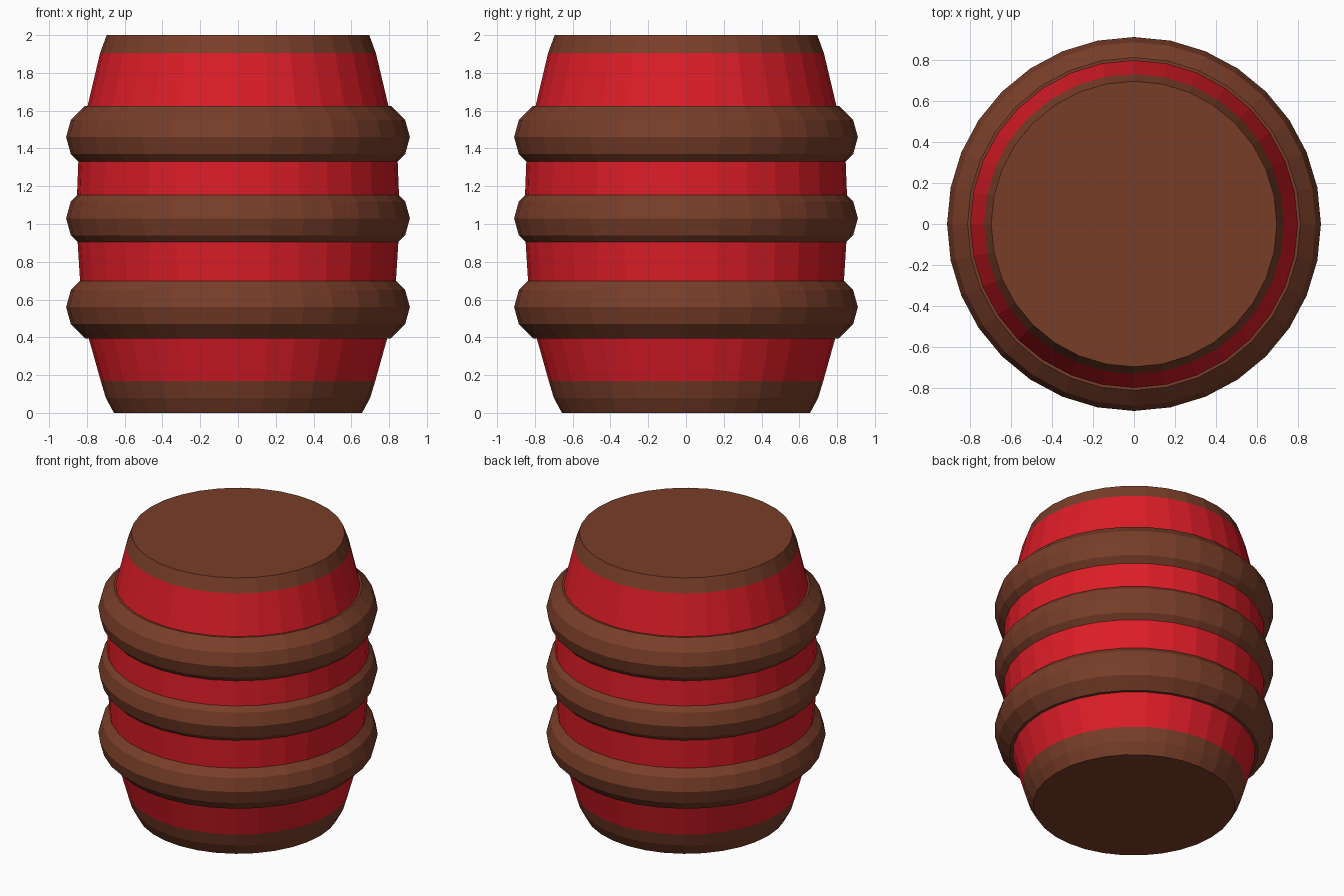
import bpy, bmesh, math

if "Cube" in bpy.data.objects:
    bpy.data.objects.remove(bpy.data.objects["Cube"])

SIDES = 32


def material(name, color):
    m = bpy.data.materials.new(name)
    m.diffuse_color = color
    m.use_nodes = True
    m.node_tree.nodes["Principled BSDF"].inputs["Base Color"].default_value = m.diffuse_color
    return m


brown = material("brown_wood", (0.19, 0.048, 0.022, 1))
red = material("red_paint", (0.72, 0.012, 0.02, 1))


def lathe(name, profile, mat, z=0.0, closed=False, caps=()):
    """Revolve (radius, height) points, listed bottom to top, about z."""
    bm = bmesh.new()
    rings = []
    for r, h in profile:
        rings.append([bm.verts.new((r * math.cos(2 * math.pi * i / SIDES),
                                    r * math.sin(2 * math.pi * i / SIDES), z + h))
                      for i in range(SIDES)])
    pairs = list(zip(rings, rings[1:]))
    if closed:
        pairs.append((rings[-1], rings[0]))
    for a, b in pairs:
        for i in range(SIDES):
            j = (i + 1) % SIDES
            bm.faces.new((a[i], a[j], b[j], b[i]))
    if "bottom" in caps:
        bm.faces.new(rings[0][::-1])
    if "top" in caps:
        bm.faces.new(rings[-1])
    me = bpy.data.meshes.new(name)
    bm.to_mesh(me)
    bm.free()
    me.materials.append(mat)
    ob = bpy.data.objects.new(name, me)
    bpy.context.collection.objects.link(ob)
    return ob


# Bulging barrel: brown base, red staves, brown lid
lathe("barrel_base", [(0.657, 0), (0.70, 0.08), (0.727, 0.17)], brown, caps=("bottom",))
lathe("barrel_body", [(0.727, 0.17), (0.79, 0.395), (0.835, 0.68), (0.857, 1.03),
                      (0.845, 1.34), (0.80, 1.61), (0.73, 1.905)], red)
lathe("barrel_lid", [(0.73, 1.905), (0.695, 2.0)], brown, caps=("top",))

# Three rounded hoops around the barrel
hoop = [(0.76, -0.165), (0.81, -0.165), (0.885, -0.09), (0.91, 0),
        (0.885, 0.09), (0.81, 0.165), (0.76, 0.165)]
for name, z in (("lower_hoop", 0.56), ("middle_hoop", 1.03), ("upper_hoop", 1.46)):
    lathe(name, hoop, brown, z, closed=True)
